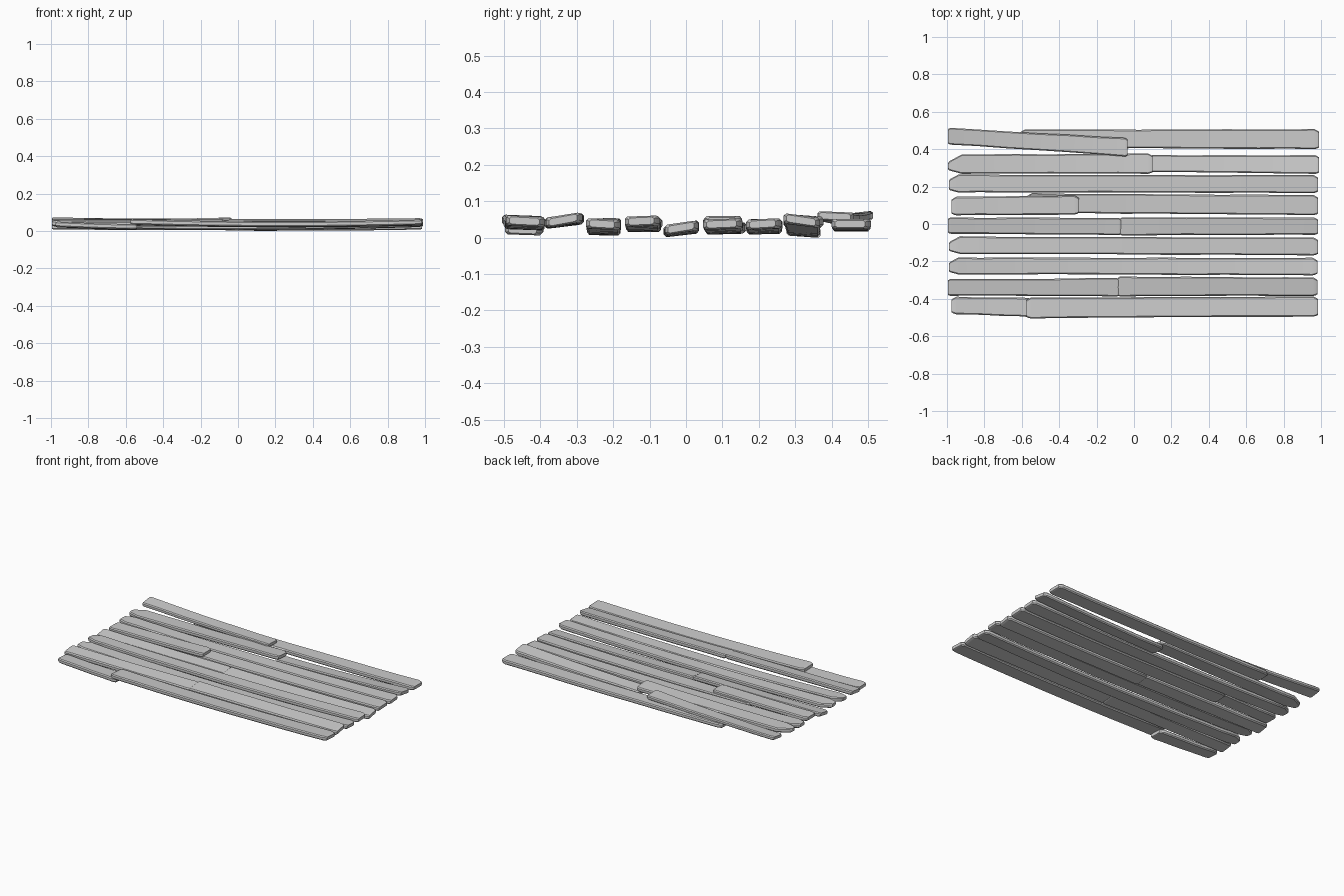
import bpy, bmesh, math, random

random.seed(4)
T = 0.028  # plank thickness


def quad(a, m, b, t):
    # smooth curve through start, middle and end values
    return a * (1 - t) * (1 - 2 * t) + 4 * m * t * (1 - t) + b * t * (2 * t - 1)


def plank(name, x0, x1, left, right, z, roll=(0, 0), cl=0.012, cr=0.012, thick=T):
    """left/right: (y low, y high) at each end; z: centre height at left, middle, right;
    roll: sideways tilt in height across the width; cl/cr: end corner cut."""
    bm = bmesh.new()
    length = x1 - x0
    n = max(5, int(length / 0.16))
    xs = [x0, x0 + 0.008, x0 + 0.008 + cl * 1.5]
    xs += [x0 + length * i / n for i in range(1, n)]
    xs += [x1 - 0.008 - cr * 1.5, x1 - 0.008, x1]
    rings = []
    for i, x in enumerate(xs):
        t = (x - x0) / length
        lo = left[0] + (right[0] - left[0]) * t
        hi = left[1] + (right[1] - left[1]) * t
        h = thick / 2
        k = len(xs) - 1 - i
        cut = cl if i < k else cr
        edge = min(i, k)
        if edge == 0:
            hi, lo, h = hi - cut - 0.004, lo + cut * 0.5 + 0.004, h * 0.7
        elif edge == 1:
            hi, lo = hi - cut * 0.8, lo + cut * 0.4
        elif 2 < edge:
            # slightly worn long edges
            lo += random.uniform(0, 0.003)
            hi -= random.uniform(0, 0.003)
        zc = quad(*z, t)
        r = roll[0] + (roll[1] - roll[0]) * t
        w, c = (hi - lo) / 2, (hi + lo) / 2
        b, bz = 0.006, h * 0.45
        prof = [(-w, -h + bz), (-w + b, -h), (w - b, -h), (w, -h + bz),
                (w, h - bz), (w - b, h), (-w + b, h), (-w, h - bz)]
        rings.append([bm.verts.new((x, c + y, zc + v + r * y / (2 * w)))
                      for y, v in prof])
    for a, b in zip(rings, rings[1:]):
        for j in range(8):
            bm.faces.new((a[j], a[(j + 1) % 8], b[(j + 1) % 8], b[j]))
    bm.faces.new(rings[0])
    bm.faces.new(rings[-1])
    bmesh.ops.recalc_face_normals(bm, faces=bm.faces)
    me = bpy.data.meshes.new(name)
    bm.to_mesh(me)
    bm.free()
    ob = bpy.data.objects.new(name, me)
    bpy.context.collection.objects.link(ob)
    bpy.context.view_layer.objects.active = ob
    ob.select_set(True)
    return ob


# back row: long plank with a loose skewed plank on top
plank("plank_1_long", -0.61, 0.99, (0.405, 0.505), (0.40, 0.508), (0.038, 0.035, 0.042))
plank("plank_1_loose", -0.995, -0.035, (0.425, 0.515), (0.36, 0.46),
      (0.061, 0.057, 0.063), (0.01, -0.004), 0.004, 0.004, 0.025)

# second row: left board overlapping a tilted right board
plank("plank_2_left", -0.995, 0.10, (0.268, 0.372), (0.268, 0.378),
      (0.048, 0.047, 0.052), (0, -0.008), cl=0.045)
plank("plank_2_right", 0.08, 0.99, (0.277, 0.37), (0.268, 0.368),
      (0.021, 0.031, 0.052), (-0.006, -0.012), 0.008, 0.008)

# third row: single board
plank("plank_3", -0.99, 0.985, (0.168, 0.265), (0.165, 0.262),
      (0.042, 0.028, 0.042), (0, 0.004), cl=0.03)

# fourth row: short board lying on a long one
plank("plank_4_short", -0.975, -0.295, (0.046, 0.146), (0.05, 0.154), (0.044, 0.045, 0.050))
plank("plank_4_long", -0.57, 0.985, (0.058, 0.166), (0.047, 0.155),
      (0.031, 0.029, 0.042), (0.003, 0.003))

# fifth row: two boards butted at the middle
plank("plank_5_left", -0.995, -0.07, (-0.052, 0.036), (-0.06, 0.033),
      (0.032, 0.029, 0.029), (0.012, 0.010), 0.005, 0.003)
plank("plank_5_right", -0.075, 0.985, (-0.062, 0.036), (-0.058, 0.034),
      (0.027, 0.025, 0.032), (0.010, 0.012), 0.003, 0.008)

# sixth and seventh rows: single boards
plank("plank_6", -0.99, 0.985, (-0.16, -0.065), (-0.168, -0.072),
      (0.047, 0.034, 0.050), (-0.003, 0.003), cl=0.035)
plank("plank_7", -0.99, 0.98, (-0.27, -0.178), (-0.275, -0.18),
      (0.044, 0.025, 0.042), (0.003, -0.004), cl=0.03)

# eighth row: two boards butted at the middle
plank("plank_8_left", -0.995, -0.08, (-0.384, -0.294), (-0.388, -0.288),
      (0.050, 0.048, 0.049), (0.010, 0.012), 0.003, 0.003)
plank("plank_8_right", -0.085, 0.98, (-0.388, -0.28), (-0.385, -0.285),
      (0.051, 0.049, 0.053), (0.012, 0.014), 0.003, 0.01)

# front row: wide board overlapping a short one
plank("plank_9_short", -0.975, -0.54, (-0.482, -0.388), (-0.498, -0.395),
      (0.040, 0.031, 0.026), (-0.003, -0.003))
plank("plank_9_long", -0.575, 0.985, (-0.506, -0.392), (-0.495, -0.387),
      (0.052, 0.040, 0.050), (-0.004, -0.004))

bpy.ops.object.shade_smooth_by_angle(angle=math.radians(30))

# rest the whole deck on the ground
obs = list(bpy.context.collection.objects)
low = min(v.co.z for o in obs for v in o.data.vertices)
for o in obs:
    for v in o.data.vertices:
        v.co.z -= low
